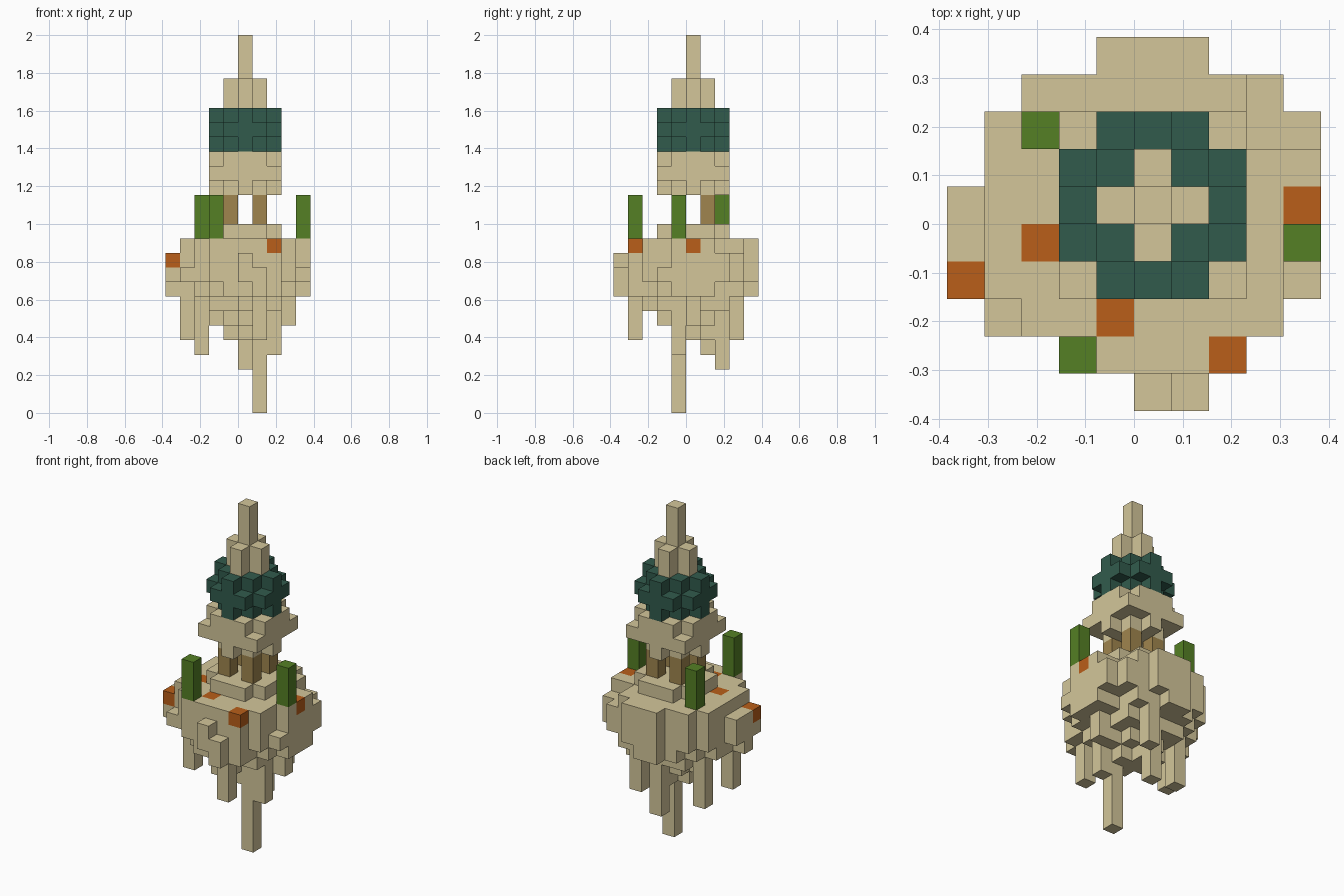
import bpy
import bmesh
from mathutils import Vector

if "Cube" in bpy.data.objects:
    bpy.data.objects.remove(bpy.data.objects["Cube"], do_unlink=True)

U = 2 / 26  # edge length of one block


def material(name, rgb):
    mat = bpy.data.materials.new(name)
    mat.use_nodes = True
    mat.diffuse_color = (*rgb, 1)
    mat.node_tree.nodes["Principled BSDF"].inputs["Base Color"].default_value = (*rgb, 1)
    return mat


sand = material("sandstone", (0.655, 0.565, 0.323))
teal = material("dark teal", (0.031, 0.105, 0.073))
green = material("leaf green", (0.09, 0.215, 0.018))
orange = material("rust orange", (0.49, 0.114, 0.01))
brown = material("wood brown", (0.35, 0.235, 0.077))

parts = {}   # part name -> (material, set of blocks)
solid = set()


def add(name, mat, cells):
    cells = set(cells) - solid
    solid.update(cells)
    parts.setdefault(name, (mat, set()))[1].update(cells)


def disc(level, limit):
    """One layer of blocks whose squared distance from the axis is within limit."""
    return {(i, j, level) for i in range(-2, 3) for j in range(-2, 3)
            if i * i + j * j <= limit}


def column(i, j, low, high):
    return {(i, j, k) for k in range(low, high)}


# Rust patches sunk into the ground
for i, j, k in ((-5, -2, 10), (-3, -1, 11), (-1, -3, 11), (2, -4, 11), (4, 0, 11)):
    add("ground_patches", orange, {(i, j, k)})

# Floating rock: row extents in x from front to back, tapering underneath
rows = ((0, 1), (-2, 2), (-4, 3), (-5, 4), (-5, 4), (-5, 4),
        (-4, 4), (-4, 4), (-3, 3), (-1, 1))
taper = ((1, 5), (4, 6), (8, 7), (17, 8), (99, 9))  # squared radius, underside level
spikes = {(1, -1): 0, (0, 2): 3, (2, -1): 4, (-3, 1): 4, (1, -4): 5,
          (-4, -1): 5, (1, 3): 5, (3, 0): 6, (0, -3): 7, (1, -5): 8,
          (2, -4): 8, (-5, -1): 8, (3, 2): 9, (1, 4): 9}
low_rim = {(0, -5): 11, (1, -5): 10, (4, -2): 10, (-4, -3): 10,
           (4, 2): 11, (3, 3): 11, (3, 2): 11}
for j, (first, last) in enumerate(rows, start=-5):
    for i in range(first, last + 1):
        base = next(level for limit, level in taper if i * i + j * j <= limit)
        top = low_rim.get((i, j), 11 if i == -5 else 12)
        add("floating_rock", sand, column(i, j, spikes.get((i, j), base), top))

# Tall plants
for i, j in ((-3, 2), (-2, -4), (4, -1)):
    add("plants", green, column(i, j, 12, 15))

# Platform and its four posts
add("platform", sand, disc(12, 5))
for i in (-1, 1):
    for j in (-1, 1):
        add("posts", brown, column(i, j, 13, 15))

# Tower body: narrow, square and rounded layers
for level, limit in ((15, 4), (16, 8), (17, 5)):
    add("tower_body", sand, disc(level, limit))

# Rounded teal roof
for level, limit in ((18, 4), (19, 5), (20, 4)):
    add("roof", teal, disc(level, limit))

# Stepped spire
for level in range(21, 26):
    add("spire", sand, disc(level, 1 if level < 23 else 0))


def build(name, mat, cells):
    """Skin the blocks with their exposed faces only."""
    bm = bmesh.new()
    for cell in sorted(cells):
        centre = Vector(cell) + Vector((0.5, 0.5, 0.5))
        for axis in range(3):
            for sign in (-1, 1):
                normal = Vector((0, 0, 0))
                normal[axis] = sign
                if tuple(int(c + n) for c, n in zip(cell, normal)) in solid:
                    continue
                a = Vector((0, 0, 0))
                a[(axis + 1) % 3] = 0.5
                b = normal.cross(a)
                mid = centre + normal * 0.5
                bm.faces.new([bm.verts.new((mid + p) * U)
                              for p in (-a - b, a - b, a + b, b - a)])
    bmesh.ops.remove_doubles(bm, verts=bm.verts, dist=U / 100)
    bmesh.ops.dissolve_limit(bm, angle_limit=0.01, verts=bm.verts, edges=bm.edges)
    mesh = bpy.data.meshes.new(name)
    bm.to_mesh(mesh)
    bm.free()
    mesh.materials.append(mat)
    bpy.context.scene.collection.objects.link(bpy.data.objects.new(name, mesh))


for part, (mat, cells) in parts.items():
    build(part, mat, cells)
